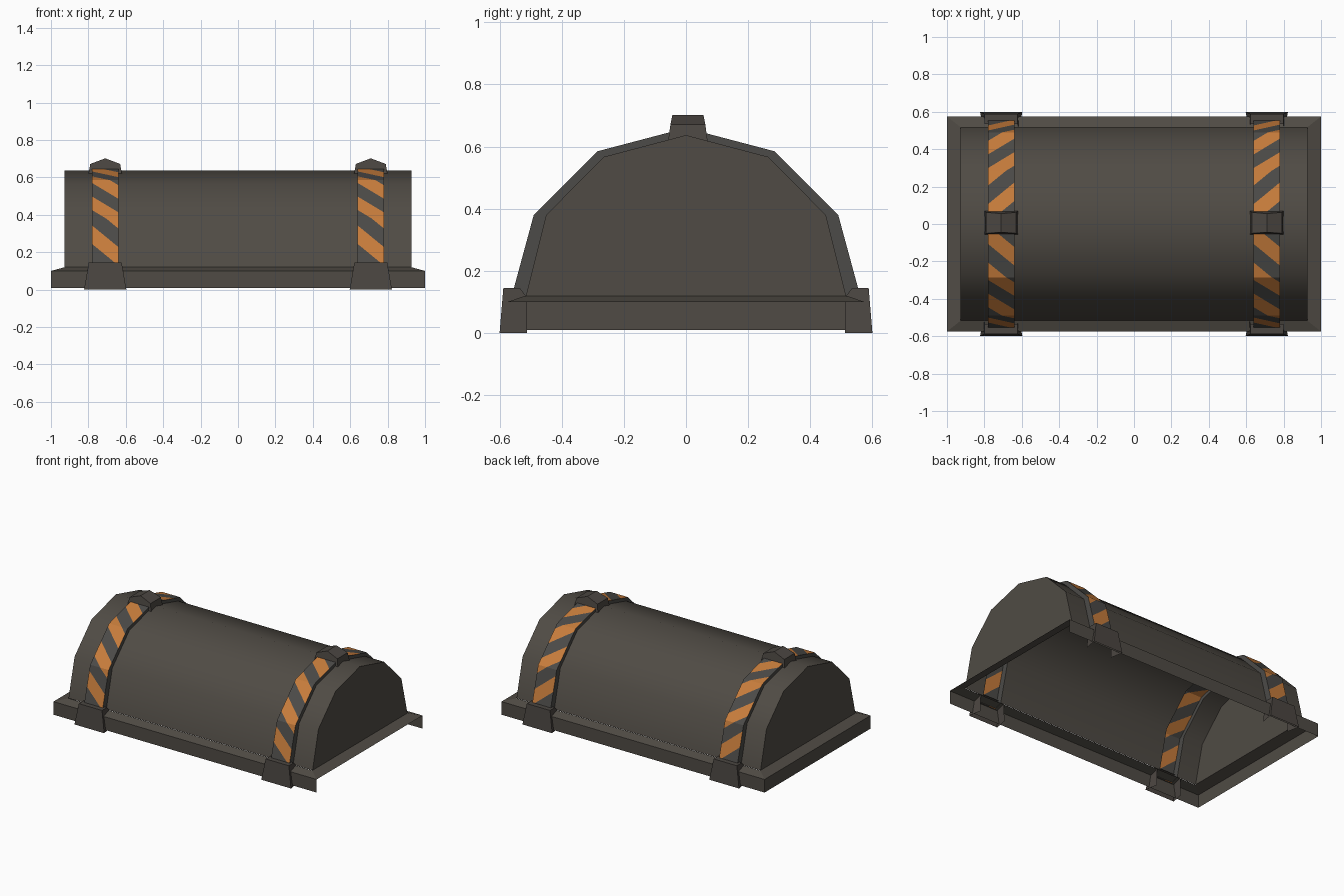
import bpy, bmesh, math
from mathutils import Vector

if "Cube" in bpy.data.objects:
    bpy.data.objects.remove(bpy.data.objects["Cube"])


def mat(name, c):
    m = bpy.data.materials.new(name)
    m.diffuse_color = (*c, 1)
    m.use_nodes = True
    m.node_tree.nodes["Principled BSDF"].inputs["Base Color"].default_value = m.diffuse_color
    return m


SHELL = mat("dark shell grey", (0.080, 0.071, 0.059))
CLIP = mat("clip brown grey", (0.070, 0.061, 0.053))
STRAP = mat("strap charcoal", (0.072, 0.070, 0.065))
ORANGE = mat("warning orange", (0.58, 0.205, 0.045))


def finish(name, bm, mats, smooth=None, fix=True):
    if fix:
        bmesh.ops.remove_doubles(bm, verts=bm.verts, dist=1e-5)
        bmesh.ops.recalc_face_normals(bm, faces=bm.faces)
    me = bpy.data.meshes.new(name)
    bm.to_mesh(me)
    bm.free()
    for m in mats:
        me.materials.append(m)
    ob = bpy.data.objects.new(name, me)
    bpy.context.collection.objects.link(ob)
    if smooth:
        bpy.context.view_layer.objects.active = ob
        ob.select_set(True)
        bpy.ops.object.shade_smooth_by_angle(angle=math.radians(smooth))
        ob.select_set(False)
    return ob


def face(bm, pts, outward=None):
    f = bm.faces.new([bm.verts.new(p) for p in pts])
    f.normal_update()
    if outward and f.normal.dot(Vector(outward)) < 0:
        f.normal_flip()
    return f


def mirrored(half):
    return half + [(-y, z) for y, z in reversed(half[:-1])]


body_half = [(0.515, 0.12), (0.45, 0.38), (0.265, 0.567), (0, 0.637)]
strap_half = [(0.566, 0.10), (0.49, 0.38), (0.285, 0.585), (0, 0.66)]
body = mirrored(body_half)
CX, HW, END = 0.71, 0.07, 0.927

# Vaulted shell, open where the straps sit, with flat ends
bm = bmesh.new()
for x0, x1 in ((-END, -CX - HW), (-CX + HW, CX - HW), (CX + HW, END)):
    for a, b in zip(body, body[1:]):
        mid = ((a[0] + b[0]) / 2, (a[1] + b[1]) / 2)
        face(bm, [(x0, *a), (x1, *a), (x1, *b), (x0, *b)], (0, mid[0], mid[1]))
bmesh.ops.remove_doubles(bm, verts=bm.verts, dist=1e-5)
for s in (-1, 1):
    face(bm, [(s * END, *p) for p in body], (s, 0, 0))
finish("vaulted_shell", bm, [SHELL], 40, False)

# Base rim: sloped ledge, and skirt on three sides (right end is open)
bm = bmesh.new()
corners = [(-1, -1), (1, -1), (1, 1), (-1, 1)]
for i in range(4):
    (ax, ay), (bx, by) = corners[i], corners[(i + 1) % 4]
    face(bm, [(ax, ay * 0.575, 0.10), (bx, by * 0.575, 0.10),
              (bx * END, by * 0.517, 0.12), (ax * END, ay * 0.517, 0.12)], (0, 0, 1))
    if i != 1:
        face(bm, [(ax, ay * 0.575, 0.01), (bx, by * 0.575, 0.01),
                  (bx, by * 0.575, 0.10), (ax, ay * 0.575, 0.10)], (ax + bx, ay + by, 0))
finish("base_rim", bm, [SHELL], fix=False)

# Arc lengths along the strap profile, zero near the clip top
arc = [-0.041]
for a, b in zip(strap_half, strap_half[1:]):
    arc.append(arc[-1] + math.dist(a, b))


def on_strap(s):
    for i in range(3):
        if s <= arc[i + 1] + 1e-6:
            t = (s - arc[i]) / (arc[i + 1] - arc[i])
            return [strap_half[i][k] * (1 - t) + strap_half[i + 1][k] * t for k in (0, 1)]
    return strap_half[-1]


PITCH, SLOPE, FIRST = 0.205, 0.85, 0.10


def strap(name, cx):
    bm = bmesh.new()
    for side in (-1, 1):
        # flat ribbon cut along diagonal stripe edges, then bent over the profile
        rb = bmesh.new()
        for s0, s1 in zip(arc, arc[1:]):
            face(rb, [(-HW, s0, 0), (HW, s0, 0), (HW, s1, 0), (-HW, s1, 0)])
        for n in range(-2, 12):
            bmesh.ops.bisect_plane(rb, geom=rb.verts[:] + rb.edges[:] + rb.faces[:], dist=1e-5,
                                   plane_co=(0, FIRST + PITCH * (n / 2 - 0.25), 0),
                                   plane_no=(SLOPE, 1, 0))
        for f in rb.faces:
            c = f.calc_center_median()
            ph = ((c.y + SLOPE * c.x - FIRST) / PITCH + 0.25) % 1
            pts = []
            for v in f.verts:
                y, z = on_strap(v.co.y)
                pts.append((cx + v.co.x, side * y, z))
            nf = face(bm, pts, (0, side * 0.5, 0.5))
            nf.material_index = 1 if ph < 0.5 else 0
        rb.free()
        # raised edges of the strap
        for e in (-1, 1):
            for i in range(3):
                x = cx + e * HW
                q = [strap_half[i], strap_half[i + 1], body_half[i + 1], body_half[i]]
                face(bm, [(x, side * y, z) for y, z in q], (e, 0, 0))
    finish(name, bm, [STRAP, ORANGE], fix=False)


def foot_clip(name, cx, side):
    # tapered clip, open below and towards the inside
    bm = bmesh.new()
    o0, o1, i0, i1 = 0.60, 0.588, 0.512, 0.535
    P = lambda e, w, y, z: (cx + e * w, side * y, z)
    face(bm, [P(-1, .113, o0, 0), P(1, .113, o0, 0), P(1, .088, o1, .145), P(-1, .088, o1, .145)],
         (0, side, 0))
    face(bm, [P(-1, .088, o1, .145), P(1, .088, o1, .145), P(1, .088, i1, .145), P(-1, .088, i1, .145)],
         (0, 0, 1))
    for e in (-1, 1):
        face(bm, [P(e, .113, o0, 0), P(e, .088, o1, .145), P(e, .088, i1, .145),
                  P(e, .093, i0, .115), P(e, .097, i0, 0)], (e, 0, 0))
    finish(name, bm, [CLIP], fix=False)


def ridge_buckle(name, cx):
    # roof-shaped block on top of the strap
    bm = bmesh.new()
    prof = [(-0.09, 0.615), (-0.08, 0.672), (0, 0.702), (0.08, 0.672), (0.09, 0.615)]
    wid = [0.064, 0.056, 0.050, 0.056, 0.064]
    rows = [[bm.verts.new((cx + x, 0.006 + s * w, z)) for (x, z), w in zip(prof, wid)]
            for s in (-1, 1)]
    for i in range(5):
        j = (i + 1) % 5
        bm.faces.new((rows[0][i], rows[0][j], rows[1][j], rows[1][i]))
    for r in rows:
        bm.faces.new(r)
    finish(name, bm, [CLIP])


for label, cx in (("left", -CX), ("right", CX)):
    strap(label + "_striped_strap", cx)
    ridge_buckle(label + "_ridge_buckle", cx)
    for pos, side in (("front", -1), ("back", 1)):
        foot_clip(f"{label}_{pos}_foot_clip", cx, side)
